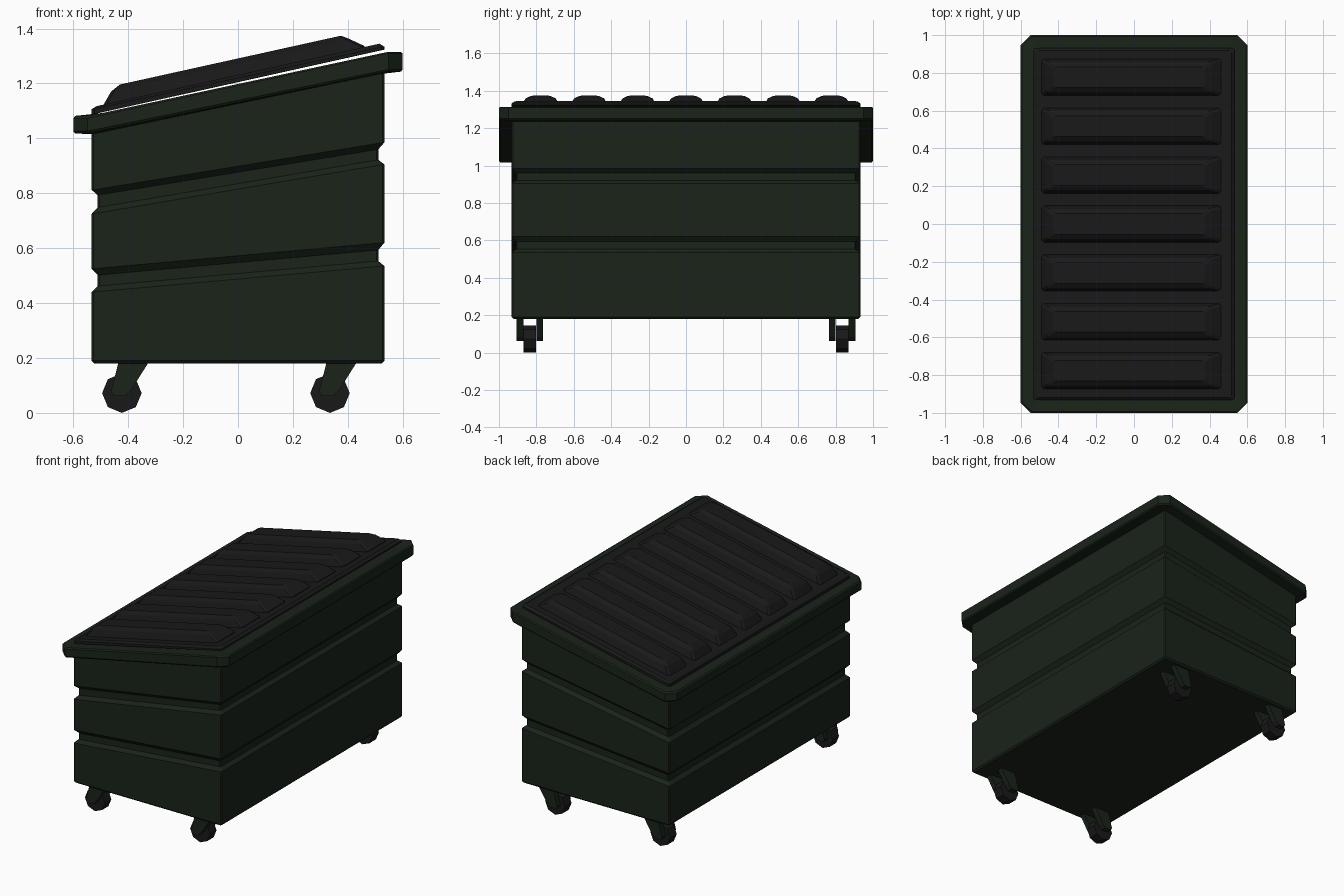
import bpy, bmesh

if "Cube" in bpy.data.objects:
    bpy.data.objects.remove(bpy.data.objects["Cube"])


def material(name, rgb):
    m = bpy.data.materials.new(name)
    m.diffuse_color = (*rgb, 1)
    m.use_nodes = True
    m.node_tree.nodes["Principled BSDF"].inputs["Base Color"].default_value = m.diffuse_color
    return m


GREEN = material("dark_green_paint", (0.010, 0.017, 0.010))
BLACK = material("black_plastic", (0.0095, 0.0095, 0.0098))


def ring(x0, x1, y0, y1, zl, zr, c):
    """Chamfered rectangle; height runs from zl at x=-0.53 to zr at x=0.53."""
    pts = [(x0 + c, y0), (x1 - c, y0), (x1, y0 + c), (x1, y1 - c),
           (x1 - c, y1), (x0 + c, y1), (x0, y1 - c), (x0, y0 + c)]
    out = []
    for x, y in pts:
        t = (max(-0.53, min(0.53, x)) + 0.53) / 1.06
        out.append((x, y, zl + (zr - zl) * t))
    return out


def loft(name, rings, mat, closed=False):
    """Skin a stack of rings; cap both ends unless it closes on itself."""
    bm = bmesh.new()
    loops = [[bm.verts.new(p) for p in r] for r in rings]
    pairs = list(zip(loops, loops[1:]))
    if closed:
        pairs.append((loops[-1], loops[0]))
    for a, b in pairs:
        n = len(a)
        for i in range(n):
            j = (i + 1) % n
            bm.faces.new((a[i], a[j], b[j], b[i]))
    if not closed:
        bm.faces.new(loops[0][::-1])
        bm.faces.new(loops[-1])
    bmesh.ops.recalc_face_normals(bm, faces=bm.faces)
    me = bpy.data.meshes.new(name)
    bm.to_mesh(me)
    bm.free()
    me.materials.append(mat)
    ob = bpy.data.objects.new(name, me)
    bpy.context.collection.objects.link(ob)
    return ob


def box_ring(hx, hy, zl, zr, c):
    return ring(-hx, hx, -hy, hy, zl, zr, c)


# Bin body: two sloping grooves, then down the inside to the floor
levels = [(0.01, 0.18, 0.18), (0, 0.19, 0.19),
          (0, 0.44, 0.535), (0.022, 0.46, 0.555), (0.022, 0.50, 0.595), (0, 0.525, 0.62),
          (0, 0.725, 0.905), (0.022, 0.745, 0.925), (0.022, 0.79, 0.963), (0, 0.812, 0.985),
          (0, 1.04, 1.26), (0.04, 1.04, 1.26), (0.04, 0.21, 0.21)]
loft("bin_body", [box_ring(0.533 - i, 0.932 - i, zl, zr, 0.006) for i, zl, zr in levels], GREEN)

# Overhanging rim with clipped corners
loft("bin_rim", [box_ring(0.48, 0.88, 1.015, 1.237, 0.01),
                 box_ring(0.535, 0.935, 1.015, 1.237, 0.02),
                 box_ring(0.594, 0.994, 1.018, 1.243, 0.05),
                 box_ring(0.6, 1.0, 1.026, 1.251, 0.052),
                 box_ring(0.6, 1.0, 1.073, 1.310, 0.052),
                 box_ring(0.592, 0.992, 1.082, 1.314, 0.05),
                 box_ring(0.48, 0.88, 1.082, 1.307, 0.01)], GREEN, closed=True)

# Lid panel, resting on the low edge and slightly proud at the high edge
loft("lid_panel", [box_ring(0.533, 0.933, 1.087, 1.323, 0.01),
                   box_ring(0.533, 0.933, 1.106, 1.334, 0.01),
                   box_ring(0.515, 0.918, 1.114, 1.348, 0.01)], BLACK)

# Seven raised ribs on the lid
for k in range(7):
    y = (k - 3) * 0.259
    sections = [(-0.492, 0.462, 0.098, -0.006), (-0.487, 0.46, 0.096, 0.004),
                (-0.462, 0.405, 0.08, 0.042), (-0.43, 0.375, 0.055, 0.06)]
    loft(f"lid_rib_{k + 1}", [ring(a, b, y - w, y + w, 1.114 + h, 1.348 + h, 0.012)
                              for a, b, w, h in sections], BLACK)


def extrude_y(name, profile, y0, y1, mat):
    return loft(name, [[(x, y, z) for x, z in profile] for y in (y0, y1)], mat)


# Four raked casters: octagonal wheel between two fork plates
R = 0.072
D = R * 0.7071
WHEEL = [(R, 0), (D, D), (0, R), (-D, D), (-R, 0), (-D, -D), (0, -R), (D, -D)]
FORK = [(-0.012, 0.185), (0.098, 0.185), (0.035, 0.085), (0.012, 0.062), (-0.03, 0.062), (-0.04, 0.078)]
for end, cx in (("low", -0.423), ("high", 0.335)):
    for side, cy in (("front", -0.835), ("back", 0.835)):
        tag = f"{end}_{side}"
        extrude_y(f"wheel_{tag}", [(cx + x, R + z) for x, z in WHEEL], cy - 0.033, cy + 0.033, BLACK)
        for part, off in (("a", -0.053), ("b", 0.053)):
            extrude_y(f"fork_{tag}_{part}", [(cx + x, z) for x, z in FORK],
                      cy + off - 0.018, cy + off + 0.018, GREEN)
